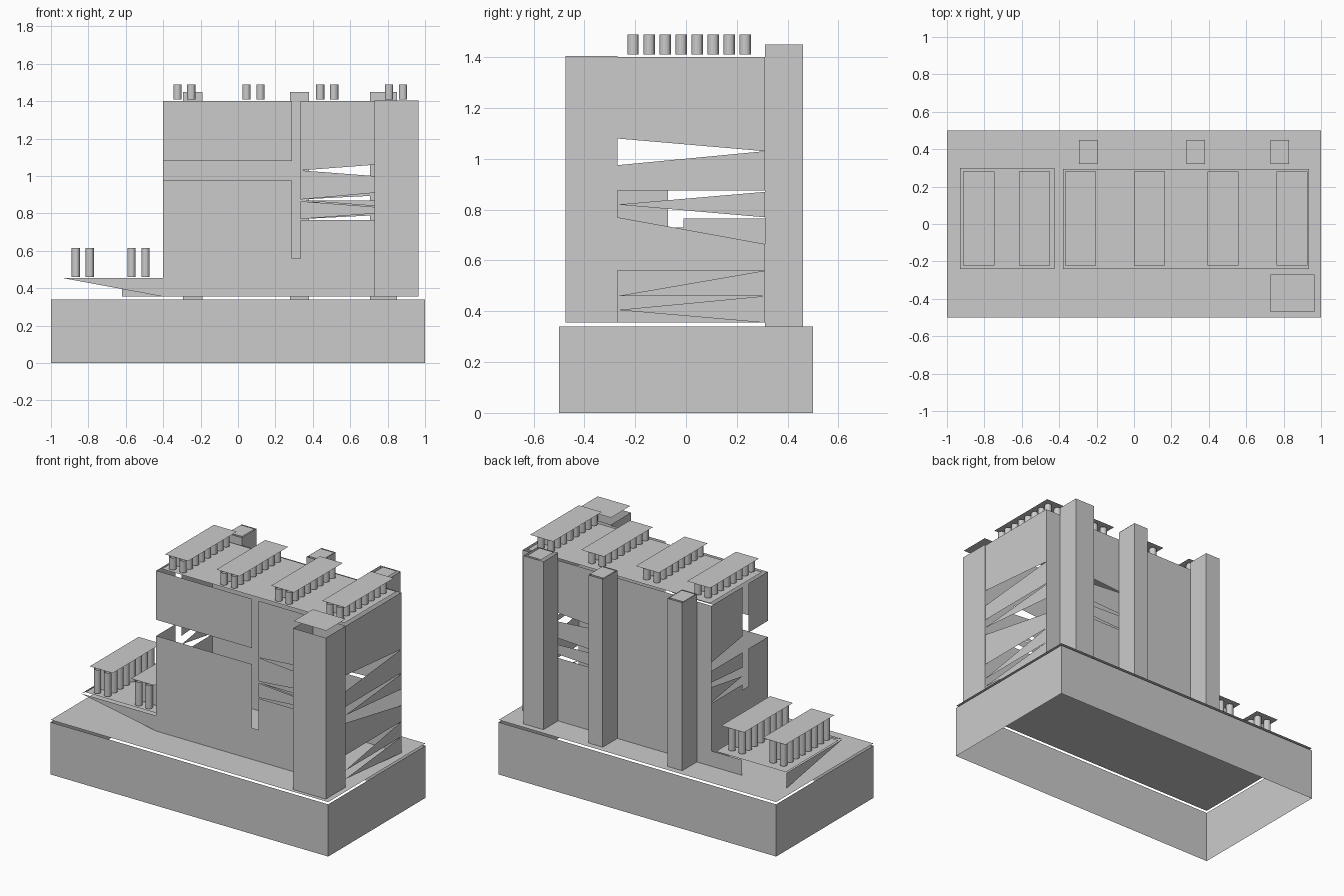
import bpy, math

if "Cube" in bpy.data.objects:
    bpy.data.objects.remove(bpy.data.objects["Cube"])

def mesh(name, polys):
    """Sheet object from a list of 3D polygons."""
    verts, faces = [], []
    for p in polys:
        faces.append(range(len(verts), len(verts) + len(p)))
        verts += p
    me = bpy.data.meshes.new(name)
    me.from_pydata(verts, [], [list(f) for f in faces])
    ob = bpy.data.objects.new(name, me)
    bpy.context.collection.objects.link(ob)
    return ob

def plate(name, x0, x1, y0, y1, z):
    return mesh(name, [[(x0, y0, z), (x1, y0, z), (x1, y1, z), (x0, y1, z)]])

def walls(x0, x1, y0, y1, z0, z1):
    c = [(x0, y0), (x1, y0), (x1, y1), (x0, y1)]
    return [[(*c[i], z0), (*c[(i + 1) % 4], z0), (*c[(i + 1) % 4], z1), (*c[i], z1)]
            for i in range(4)]

def rect(a0, a1, z0, z1):
    return [(a0, z0), (a1, z0), (a1, z1), (a0, z1)]

def wall_y(name, y, shapes):
    return mesh(name, [[(a, y, z) for a, z in s] for s in shapes])

def wall_x(name, x, shapes):
    return mesh(name, [[(x, a, z) for a, z in s] for s in shapes])

# Plinth: open box with a separate lid
mesh("base_walls", walls(-1, 1, -.5, .5, 0, .34))
plate("base_top", -1, 1, -.5, .5, .355)

# Main block roof and corner tower
F, B = -.27, .31
plate("main_roof", -.38, .935, -.24, .295, 1.405)
mesh("corner_tower", walls(.73, .965, -.475, F, .355, 1.405))
plate("tower_cap", .73, .965, -.47, F, 1.45)

# Front wall: slot, open band and tapering strips on the right
wall_y("front_wall", F, [
    rect(-.4, .29, .355, .975), rect(-.4, .29, 1.08, 1.4),
    rect(.29, .335, .355, .56), rect(.335, .73, .355, .765),
    rect(.335, .73, 1.08, 1.4),
    [(.335, 1.03), (.73, 1.06), (.73, 1.08), (.335, 1.08)],
    [(.335, 1.03), (.335, .975), (.73, .94), (.73, 1.0)],
    [(.335, .875), (.73, .91), (.73, .94), (.335, .975)],
    [(.335, .87), (.73, .84), (.73, .87)],
    [(.335, .77), (.73, .80), (.73, .835), (.335, .865)]])

# Back wall with narrow see-through wedges
wall_y("back_wall", B, [
    rect(-.4, .335, .355, 1.4), rect(.73, .96, .355, 1.4),
    rect(.335, .73, .355, .765),
    [(.335, 1.03), (.73, 1.06), (.73, 1.4), (.335, 1.4)],
    [(.335, 1.03), (.335, .875), (.73, .895), (.73, 1.0)],
    [(.335, .77), (.73, .79), (.73, .85), (.335, .865)]])

# Right wall: stacked wedge-shaped strips
wall_x("right_wall", .96, [
    rect(F, B, 1.08, 1.4),
    [(F, 1.08), (B, 1.03), (B, 1.08)],
    [(F, .975), (B, .975), (B, 1.03)],
    rect(F, B, .875, .975),
    [(F, .82), (B, .77), (B, .87)],
    [(F, .56), (B, .56), (B, .665), (F, .77)],
    [(F, .46), (B, .46), (B, .56)],
    [(F, .405), (B, .355), (B, .46)]])

# Left wall: vertical slot, open band, wedges at the back half
wall_x("left_wall", -.4, [
    rect(F, -.07, .355, .975), rect(F, -.07, 1.08, 1.4),
    rect(-.01, B, .355, .765), rect(-.01, B, 1.08, 1.4),
    rect(-.07, -.01, .355, .73),
    [(-.01, .82), (B, .77), (B, .87)],
    [(-.01, .875), (B, .9), (B, .975), (-.01, .975)],
    [(-.01, 1.08), (B, 1.03), (B, 1.08)]])

# Low side wing
plate("wing_deck", -.93, -.425, -.24, .3, .455)
wall_y("wing_front", F, [[(-.94, .455), (-.4, .355), (-.4, .455)]])
wall_y("wing_back", B, [rect(-.62, -.4, .355, .455)])
wall_x("wing_side", -.94, [[(F, .455), (B, .355), (B, .455)]])

# Rear pillars
for i, (x0, x1, t0, t1) in enumerate([(-.295, -.19, -.295, -.195),
                                      (.278, .38, .28, .38), (.705, .85, .73, .83)]):
    mesh(f"rear_pillar_{i}", walls(x0, x1, B, .46, .34, 1.45))
    plate(f"pillar_cap_{i}", t0, t1, .32, .45, 1.451)

# Banks of open tubes, each under a thin cover
def tube_bank(i, x, z0, z1, r=.022, n=16):
    polys = []
    for dx in (-.037, .037):
        for k in range(8):
            y = -.208 + k * .063
            ring = [(x + dx + r * math.cos(2 * math.pi * j / n),
                     y + r * math.sin(2 * math.pi * j / n)) for j in range(n)]
            for j in range(n):
                a, b = ring[j], ring[(j + 1) % n]
                polys.append([(*a, z0), (*b, z0), (*b, z1), (*a, z1)])
    mesh(f"tube_bank_{i}", polys)
    plate(f"tube_cover_{i}", x - .083, x + .083, -.223, .28, z1 + .006)

for i, x in enumerate((-.83, -.532)):
    tube_bank(i, x, .46, .615)
for i, x in enumerate((-.287, .083, .477, .845)):
    tube_bank(i + 2, x, 1.41, 1.49)
